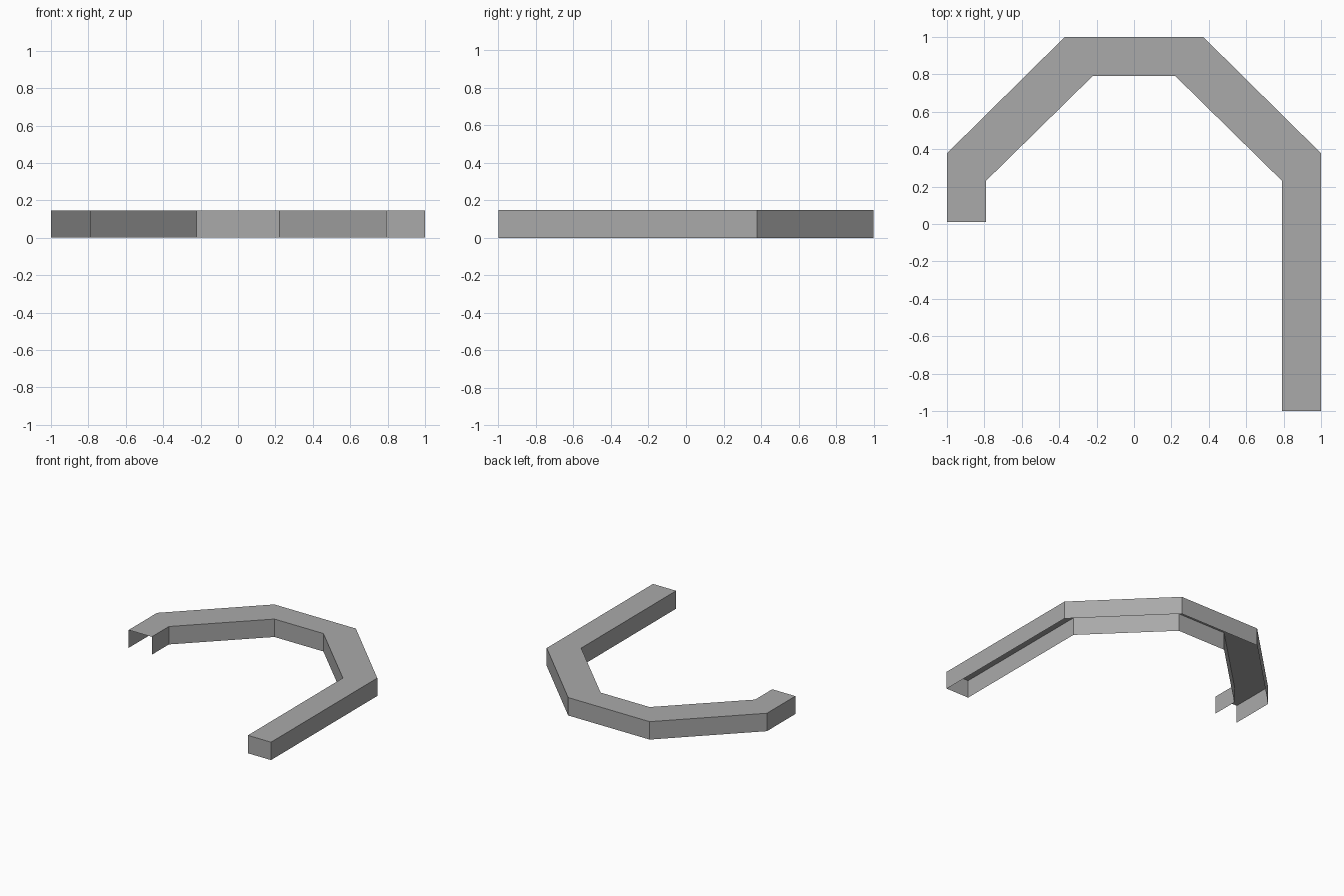
import bpy
import bmesh

cube = bpy.data.objects.get("Cube")
if cube:
    bpy.data.objects.remove(cube, do_unlink=True)

HEIGHT = 0.147

grey = bpy.data.materials.new("mid grey")
grey.use_nodes = True
colour = (0.4, 0.4, 0.4, 1)
grey.diffuse_color = colour
grey.node_tree.nodes["Principled BSDF"].inputs["Base Color"].default_value = colour

# Plan of the bent channel: outer and inner rims, short leg to long leg
outer = [(-1, 0.01), (-1, 0.378), (-0.37, 1), (0.37, 1), (1, 0.378), (1, -1)]
inner = [(-0.79, 0.01), (-0.79, 0.232), (-0.222, 0.79),
         (0.222, 0.79), (0.79, 0.232), (0.79, -1)]

bm = bmesh.new()


def rim(points, z):
    return [bm.verts.new((x, y, z)) for x, y in points]


def strip(a, b):
    for i in range(len(a) - 1):
        bm.faces.new((a[i], b[i], b[i + 1], a[i + 1]))


outer_top, outer_base = rim(outer, HEIGHT), rim(outer, 0)
inner_top, inner_base = rim(inner, HEIGHT), rim(inner, 0)

# Top sheet and side walls; the underside and the short end stay open
strip(outer_top, inner_top)
strip(outer_base, outer_top)
strip(inner_top, inner_base)

# End plate of the long leg
bm.faces.new((outer_top[-1], inner_top[-1], inner_base[-1], outer_base[-1]))

# Face every sheet outward, starting from an upward top
bmesh.ops.recalc_face_normals(bm, faces=bm.faces[:])
bm.normal_update()
bm.faces.ensure_lookup_table()
if bm.faces[0].normal.z < 0:
    bmesh.ops.reverse_faces(bm, faces=bm.faces[:])

mesh = bpy.data.meshes.new("curved_channel")
bm.to_mesh(mesh)
bm.free()
mesh.materials.append(grey)
channel = bpy.data.objects.new("curved_channel", mesh)
bpy.context.collection.objects.link(channel)
